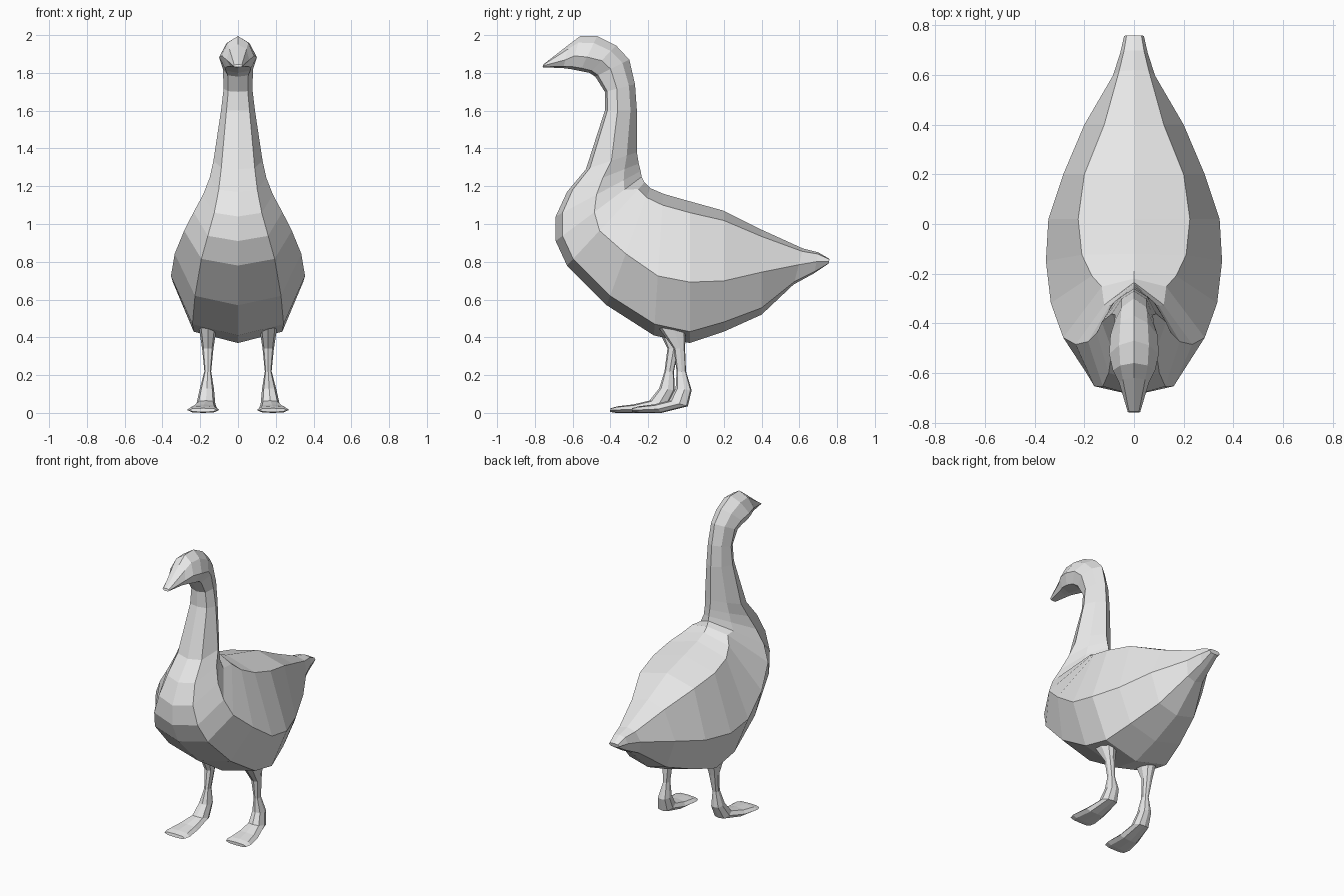
import bpy
import bmesh
from mathutils import Vector

default_cube = bpy.data.objects.get("Cube")
if default_cube:
    bpy.data.objects.remove(default_cube, do_unlink=True)

plain_grey = bpy.data.materials.new("plain_grey")
plain_grey.use_nodes = True
grey = (0.8, 0.8, 0.8, 1)
plain_grey.diffuse_color = grey
plain_grey.node_tree.nodes["Principled BSDF"].inputs["Base Color"].default_value = grey


def section(upper, lower, width, shoulder, widest, shoulder_at, centre=0.0):
    """Eight-sided ring running from an upper to a lower outline point (y, z)."""
    top = Vector((centre, *upper))
    bottom = Vector((centre, *lower))
    right_half = [
        (0, 0),
        (shoulder, shoulder_at),
        (width, widest),
        (width * 0.68, 0.92),
        (0, 1),
    ]
    left_half = [(-x, t) for x, t in reversed(right_half[1:-1])]
    return [top.lerp(bottom, t) + Vector((x, 0, 0)) for x, t in right_half + left_half]


def loft(name, rings):
    """Join successive rings with quads, close both ends and shade flat."""
    mesh = bpy.data.meshes.new(name)
    bm = bmesh.new()
    loops = [[bm.verts.new(point) for point in ring] for ring in rings]
    for first, second in zip(loops, loops[1:]):
        count = len(first)
        for i in range(count):
            j = (i + 1) % count
            bm.faces.new((first[i], first[j], second[j], second[i]))
    bm.faces.new(loops[0])
    bm.faces.new(loops[-1])
    bmesh.ops.recalc_face_normals(bm, faces=bm.faces)
    bm.to_mesh(mesh)
    bm.free()
    mesh.materials.append(plain_grey)
    part = bpy.data.objects.new(name, mesh)
    bpy.context.collection.objects.link(part)
    return part


# Tail to breast: upper y, z, lower y, z, half width, back half width, widest place
torso_profile = [
    (.76, .815, .755, .79, .04, .03, .5),
    (.7, .85, .68, .74, .055, .04, .45),
    (.62, .87, .57, .68, .085, .06, .45),
    (.4, .97, .4, .52, .2, .12, .5),
    (.2, 1.07, .2, .43, .285, .2, .58),
    (.02, 1.12, .02, .37, .345, .225, .57),
    (-.12, 1.16, -.17, .41, .355, .21, .58),
    (-.19, 1.19, -.42, .57, .335, .17, .56),
    (-.22, 1.22, -.63, .78, .285, .13, .58),
]

# Breast, neck, head and bill, in the same order
neck_profile = [
    (-.235, 1.25, -.69, .91, .235, .12, .55),
    (-.24, 1.28, -.69, 1.04, .185, .1, .52),
    (-.25, 1.32, -.63, 1.17, .15, .09, .5),
    (-.26, 1.38, -.53, 1.29, .13, .08, .5),
    (-.26, 1.6, -.43, 1.6, .09, .055, .6),
    (-.27, 1.74, -.43, 1.7, .076, .05, .6),
    (-.3, 1.87, -.48, 1.78, .08, .05, .55),
    (-.37, 1.945, -.51, 1.8, .095, .055, .55),
    (-.47, 1.995, -.56, 1.81, .1, .06, .6),
    (-.56, 1.995, -.61, 1.82, .085, .055, .6),
    (-.62, 1.95, -.65, 1.825, .06, .045, .65),
    (-.755, 1.845, -.76, 1.83, .025, .02, .5),
]


def body_rings(profile, shoulder_at):
    return [
        section((uy, uz), (ly, lz), width, shoulder, widest, shoulder_at)
        for uy, uz, ly, lz, width, shoulder, widest in profile
    ]


loft("body_neck_and_head", body_rings(torso_profile, 0.08) + body_rings(neck_profile, 0.2))

# Thigh to toe: front y, z, rear y, z, half width, sideways centre
leg_profile = [
    (-.16, .47, 0, .47, .05, .16),
    (-.065, .34, -.005, .34, .03, .16),
    (-.05, .22, 0, .22, .018, .16),
    (-.055, .13, .03, .12, .038, .165),
    (-.09, .065, .01, .035, .05, .17),
    (-.17, .045, -.13, 0, .07, .18),
    (-.25, .035, -.25, 0, .085, .185),
    (-.285, .025, -.285, .005, .075, .185),
]


def leg(name, side, stride):
    """Leg whose lower part steps forward by the stride."""
    rings = []
    for fy, fz, ry, rz, width, centre in leg_profile:
        front = (fy - stride * (1 - fz / 0.47), fz)
        rear = (ry - stride * (1 - rz / 0.47), rz)
        rings.append(section(front, rear, width, width * 0.75, 0.55, 0.12, side * centre))
    return loft(name, rings)


leg("left_leg", 1, 0.0)
leg("right_leg", -1, 0.12)
